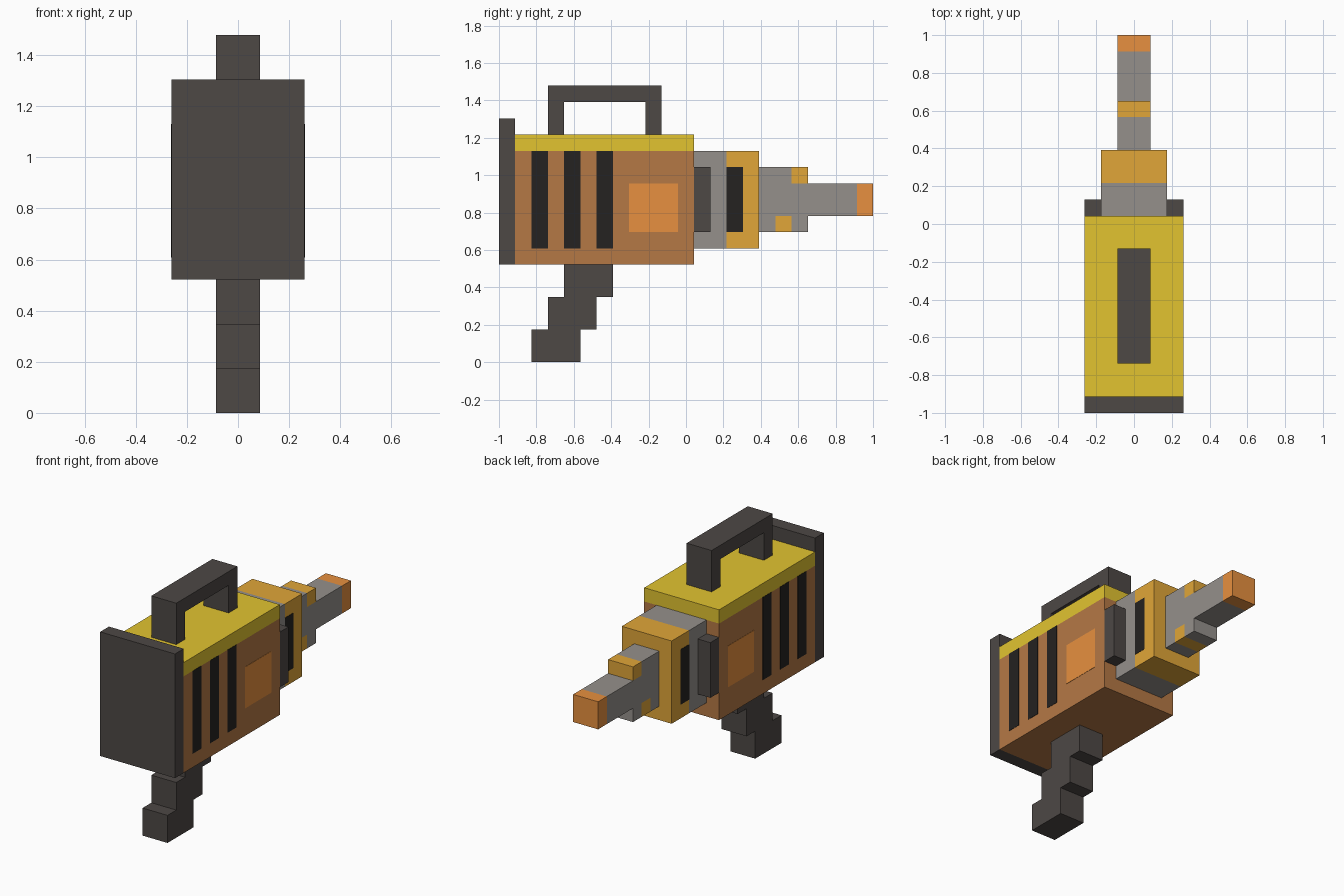
import bpy, bmesh
from mathutils import Vector, Matrix

if "Cube" in bpy.data.objects:
    bpy.data.objects.remove(bpy.data.objects["Cube"])

U = 2 / 23  # one building block


def mat(name, rgb):
    m = bpy.data.materials.new(name)
    m.diffuse_color = (*rgb, 1)
    m.use_nodes = True
    m.node_tree.nodes["Principled BSDF"].inputs["Base Color"].default_value = m.diffuse_color
    return m


DARK = mat("charcoal", (0.075, 0.065, 0.06))
BLACK = mat("black", (0.018, 0.016, 0.015))
BROWN = mat("brown_orange", (0.46, 0.19, 0.06))
YELLOW = mat("yellow", (0.76, 0.55, 0.03))
AMBER = mat("amber", (0.75, 0.38, 0.04))
ORANGE = mat("orange", (0.8, 0.28, 0.05))
GREY = mat("grey", (0.3, 0.28, 0.26))


def blocks(name, material, *boxes):
    """Boxes in block units: (x0, x1, y0, y1, z0, z1); y is counted from the back end."""
    bm = bmesh.new()
    for x0, x1, y0, y1, z0, z1 in boxes:
        c = Vector(((x0 + x1) / 2, (y0 + y1) / 2 - 11.5, (z0 + z1) / 2)) * U
        s = Vector((x1 - x0, y1 - y0, z1 - z0)) * U
        bmesh.ops.create_cube(bm, size=1, matrix=Matrix.Translation(c) @ Matrix.Diagonal((*s, 1)))
    me = bpy.data.meshes.new(name)
    bm.to_mesh(me)
    bm.free()
    me.materials.append(material)
    ob = bpy.data.objects.new(name, me)
    bpy.context.collection.objects.link(ob)
    return ob


def side_panels(name, material, x, *rects, depth=0.1):
    """Flush panels on both sides: rects are (y0, y1, z0, z1)."""
    e = 0.02
    right = [(x - depth, x + e, *r) for r in rects]
    left = [(-x - e, -x + depth, *r) for r in rects]
    return blocks(name, material, *right, *left)


# main body
blocks("back_plate", DARK, (-3, 3, 0, 1, 6, 15))
blocks("body", BROWN, (-3, 3, 1, 12, 6, 13))
blocks("top_cover", YELLOW, (-3, 3, 1, 12, 13, 14))
side_panels("vent_slats", BLACK, 3, *[(y, y + 1, 7, 13) for y in (2, 4, 6)])
side_panels("side_badge", ORANGE, 3, (8, 11, 8, 11))

# carry handle
blocks("carry_handle", DARK, (-1, 1, 3, 10, 16, 17),
       (-1, 1, 3, 4, 14, 16), (-1, 1, 9, 10, 14, 16))

# stepped grip with darker finger ridges
blocks("grip", DARK, *[(-1, 1, 2 + i, 5 + i, 2 * i, 2 * i + 2) for i in range(3)])

# collar
blocks("collar", GREY, (-2, 2, 12, 14, 7, 13))
blocks("collar_side_plates", DARK, (2, 3, 12, 13, 8, 12), (-3, -2, 12, 13, 8, 12))
blocks("front_ring", AMBER, (-2, 2, 14, 16, 7, 13))
side_panels("ring_slots", BLACK, 2, (14, 15, 8, 12))

# barrel
blocks("barrel", GREY, (-1, 1, 16, 22, 9, 11))
blocks("barrel_tip", ORANGE, (-1, 1, 22, 23, 9, 11))
blocks("barrel_mount", GREY, (-1, 1, 16, 18, 11, 12),
       (-1, 1, 16, 17, 8, 9), (-1, 1, 18, 19, 8, 9))
blocks("front_sight", AMBER, (-1, 1, 18, 19, 11, 12))
blocks("lower_band", AMBER, (-1, 1, 17, 18, 8, 9))
